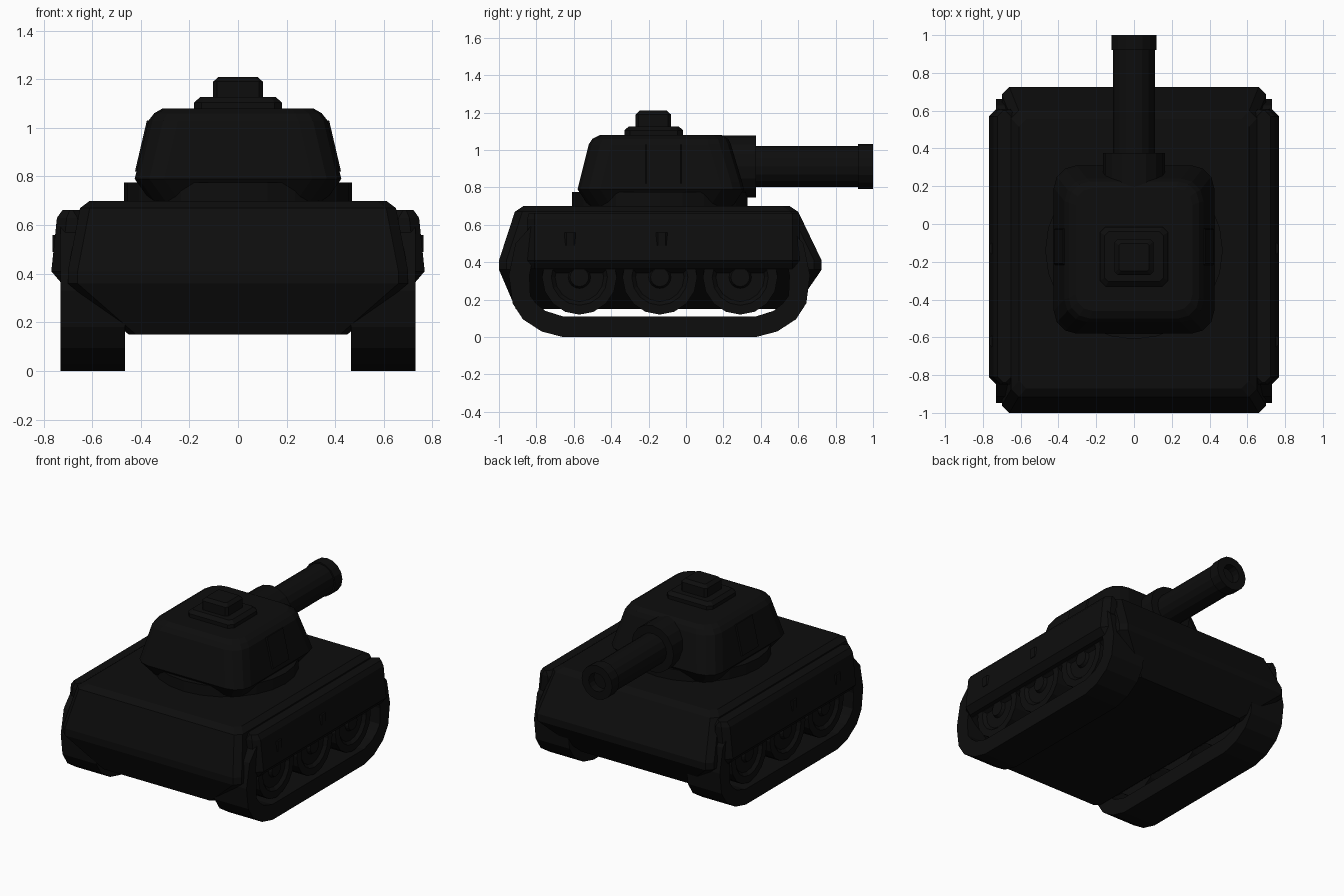
import bpy, bmesh, math
from mathutils import Matrix

if "Cube" in bpy.data.objects:
    bpy.data.objects.remove(bpy.data.objects["Cube"])

paint = bpy.data.materials.new("dark_paint")
paint.diffuse_color = (0.004, 0.004, 0.004, 1)
paint.use_nodes = True
paint.node_tree.nodes["Principled BSDF"].inputs["Base Color"].default_value = paint.diffuse_color


def finish(name, bm, mirror=False):
    bmesh.ops.recalc_face_normals(bm, faces=bm.faces)
    me = bpy.data.meshes.new(name)
    bm.to_mesh(me)
    bm.free()
    ob = bpy.data.objects.new(name, me)
    bpy.context.collection.objects.link(ob)
    me.materials.append(paint)
    if mirror:
        ob.modifiers.new("mirror", 'MIRROR')
    return ob


def skin(bm, rings, caps=True):
    rows = [[bm.verts.new(p) for p in r] for r in rings]
    n = len(rows[0])
    for a, b in zip(rows, rows[1:]):
        for i in range(n):
            j = (i + 1) % n
            bm.faces.new((a[i], a[j], b[j], b[i]))
    if caps:
        bm.faces.new(rows[0][::-1])
        bm.faces.new(rows[-1])


def rect_ring(z, x0, x1, y0, y1, c, seg=1):
    """Rectangle with corners cut (seg=1) or rounded (seg>1)."""
    pts = []
    for k, (cx, cy) in enumerate(((x1 - c, y1 - c), (x0 + c, y1 - c),
                                  (x0 + c, y0 + c), (x1 - c, y0 + c))):
        for s in range(seg + 1):
            a = math.pi / 2 * (k + s / seg)
            pts.append((cx + c * math.cos(a), cy + c * math.sin(a), z))
    return pts


def loft(name, levels, seg=1, mirror=False):
    bm = bmesh.new()
    skin(bm, [rect_ring(*lv, seg) for lv in levels])
    return finish(name, bm, mirror)


def turned(name, profile, matrix, sides, mirror=False):
    """Revolve (radius, height) pairs around the local z axis."""
    bm = bmesh.new()
    skin(bm, [[(r * math.cos(2 * math.pi * i / sides),
                r * math.sin(2 * math.pi * i / sides), h)
               for i in range(sides)] for r, h in profile])
    bm.transform(matrix)
    return finish(name, bm, mirror)


# Hull
loft("hull", [(0.15, -0.45, 0.45, -0.91, 0.58, 0.03),
              (0.36, -0.70, 0.70, -1.0, 0.725, 0.04),
              (0.41, -0.70, 0.70, -1.0, 0.725, 0.04),
              (0.67, -0.65, 0.65, -0.915, 0.60, 0.04),
              (0.70, -0.61, 0.61, -0.87, 0.555, 0.04)])

# Side skirts
loft("side_skirt", [(0.365, 0.60, 0.73, -0.85, 0.61, 0.04),
                    (0.41, 0.60, 0.768, -0.85, 0.61, 0.04),
                    (0.63, 0.62, 0.745, -0.85, 0.61, 0.04),
                    (0.662, 0.65, 0.722, -0.84, 0.60, 0.03)], mirror=True)

# Skirt fasteners
for y in (-0.62, -0.13):
    loft("skirt_fastener", [(0.49, 0.72, 0.764, y - 0.03, y + 0.03, 0.01),
                            (0.56, 0.72, 0.764, y - 0.03, y + 0.03, 0.01)],
         mirror=True)

# Track bands: half profiles measured from the track centre
MID = -0.142
outer = [(0.515, 0), (0.63, 0.03), (0.73, 0.095), (0.785, 0.18),
         (0.805, 0.33), (0.77, 0.5), (0.68, 0.6)]
inner = [(0.515, 0.11), (0.61, 0.14), (0.66, 0.18), (0.69, 0.22),
         (0.695, 0.33), (0.67, 0.45), (0.6, 0.5)]


def loop(half, x):
    return [(x, MID + d, z) for d, z in half] + \
           [(x, MID - d, z) for d, z in reversed(half)]


bm = bmesh.new()
skin(bm, [loop(outer, 0.465), loop(outer, 0.73), loop(inner, 0.73),
          loop(inner, 0.465), loop(outer, 0.465)], caps=False)
bmesh.ops.remove_doubles(bm, verts=bm.verts, dist=1e-5)
finish("track", bm, mirror=True)

# Road wheels
for y in (-0.57, -0.14, 0.29):
    turned("road_wheel",
           [(0.2, 0), (0.2, 0.2), (0.15, 0.2), (0.13, 0.18), (0.06, 0.18), (0.05, 0.2)],
           Matrix.Translation((0.5, y, 0.32)) @ Matrix.Rotation(math.pi / 2, 4, 'Y'),
           16, mirror=True)

# Turret ring
turned("turret_ring", [(0.47, 0.69), (0.47, 0.775)],
       Matrix.Translation((0, -0.14, 0)), 24)

# Turret
loft("turret", [(0.70, -0.36, 0.36, -0.52, 0.25, 0.12),
                (0.79, -0.425, 0.425, -0.58, 0.31, 0.12),
                (0.83, -0.415, 0.415, -0.57, 0.30, 0.12),
                (1.03, -0.368, 0.368, -0.52, 0.24, 0.12),
                (1.06, -0.345, 0.345, -0.50, 0.225, 0.11),
                (1.08, -0.31, 0.31, -0.46, 0.19, 0.09)], seg=3)

# Turret side hatches
loft("turret_side_hatch", [(0.82, 0.36, 0.424, -0.22, -0.02, 0.01),
                           (1.03, 0.32, 0.375, -0.22, -0.02, 0.01)], mirror=True)

# Gun: mantlet, barrel and hollow muzzle, all along +y
along_y = Matrix.Translation((0, 0, 0.912)) @ Matrix.Rotation(-math.pi / 2, 4, 'X')
turned("mantlet", [(0.165, 0.1), (0.165, 0.375)], along_y, 16)
turned("barrel", [(0.11, 0.3), (0.11, 0.93)], along_y, 16)
turned("muzzle", [(0.11, 0.92), (0.12, 0.92), (0.12, 1.0), (0.065, 1.0), (0.065, 0.94)],
       along_y, 16)

# Commander cupola and hatch
loft("cupola", [(1.07, -0.18, 0.18, -0.33, -0.015, 0.03),
                (1.105, -0.18, 0.18, -0.33, -0.015, 0.03),
                (1.127, -0.155, 0.155, -0.305, -0.04, 0.02)])
loft("cupola_hatch", [(1.12, -0.102, 0.102, -0.27, -0.08, 0.015),
                      (1.19, -0.102, 0.102, -0.27, -0.08, 0.015),
                      (1.21, -0.08, 0.08, -0.248, -0.102, 0.01)])
